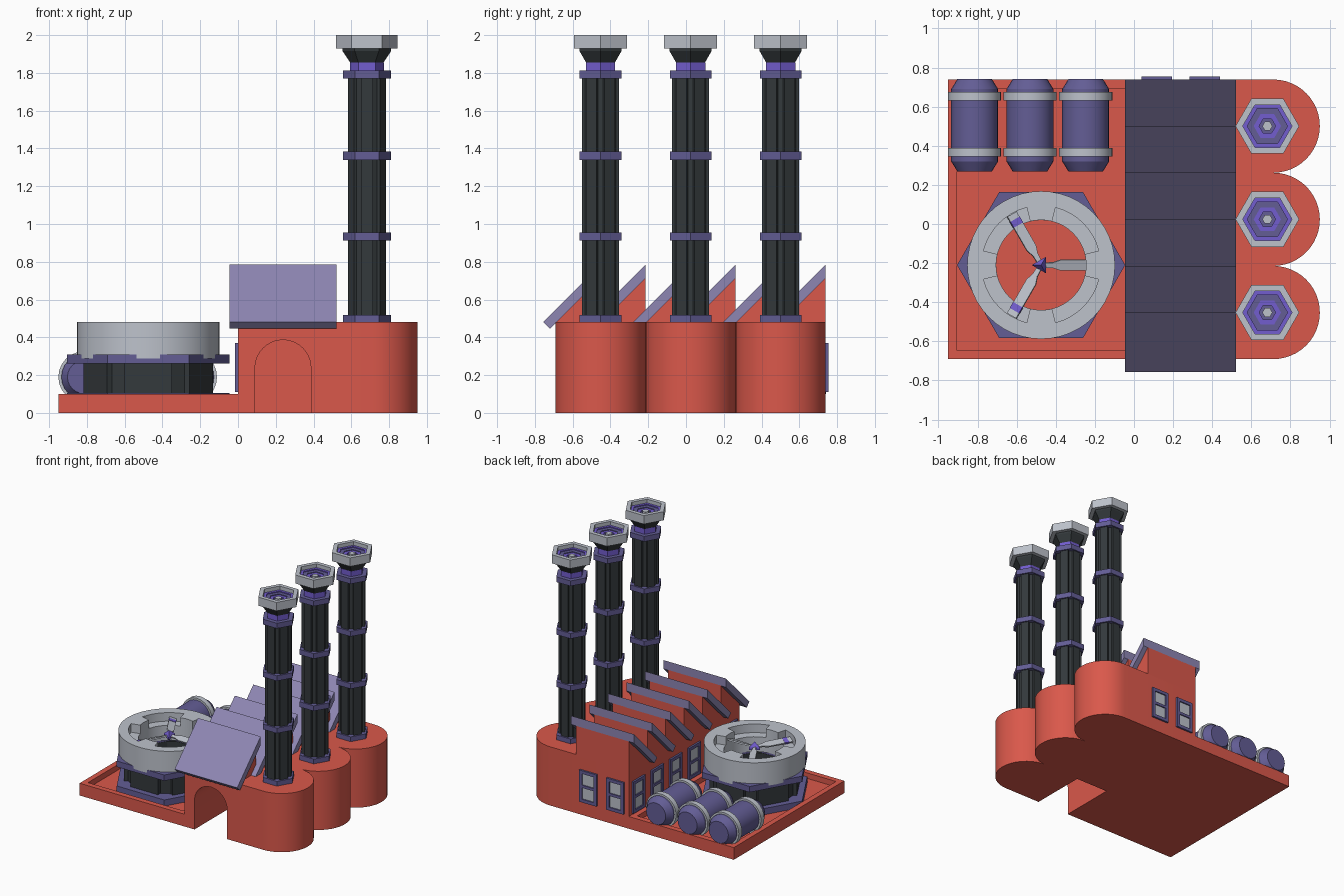
import bpy, bmesh, math
from mathutils import Vector, Matrix

if "Cube" in bpy.data.objects:
    bpy.data.objects.remove(bpy.data.objects["Cube"])


def material(name, rgb):
    m = bpy.data.materials.new(name)
    m.diffuse_color = (*rgb, 1)
    m.use_nodes = True
    m.node_tree.nodes["Principled BSDF"].inputs["Base Color"].default_value = m.diffuse_color
    return m


RED = material("brick red", (0.70, 0.098, 0.07))
PURPLE = material("slate purple", (0.125, 0.11, 0.30))
LILAC = material("roof lilac", (0.27, 0.24, 0.45))
DARK = material("charcoal", (0.034, 0.041, 0.045))
GREY = material("light grey", (0.51, 0.54, 0.60))
VIOLET = material("bright violet", (0.17, 0.11, 0.62))


def loft(name, loops, mat, closed=False, matrix=Matrix(), smooth=False):
    """Skin equal-length loops of 3D points; closed joins last to first, else caps."""
    bm = bmesh.new()
    rows = [[bm.verts.new(matrix @ Vector(p)) for p in lp] for lp in loops]
    n = len(rows[0])
    pairs = list(zip(rows, rows[1:])) + ([(rows[-1], rows[0])] if closed else [])
    for a, b in pairs:
        for i in range(n):
            j = (i + 1) % n
            bm.faces.new((a[i], a[j], b[j], b[i]))
    if not closed:
        bm.faces.new(rows[0][::-1])
        bm.faces.new(rows[-1])
    bmesh.ops.recalc_face_normals(bm, faces=bm.faces)
    me = bpy.data.meshes.new(name)
    bm.to_mesh(me)
    bm.free()
    me.materials.append(mat)
    ob = bpy.data.objects.new(name, me)
    bpy.context.collection.objects.link(ob)
    if smooth:
        bpy.ops.object.select_all(action='DESELECT')
        ob.select_set(True)
        bpy.context.view_layer.objects.active = ob
        bpy.ops.object.shade_smooth_by_angle(angle=math.radians(30))
    return ob


def at(pts, z):
    return [(x, y, z) for x, y in pts]


def prism(name, pts, z0, z1, mat, **kw):
    return loft(name, [at(pts, z0), at(pts, z1)], mat, **kw)


def ring(name, outer, inner, z0, z1, mat, **kw):
    return loft(name, [at(outer, z0), at(outer, z1), at(inner, z1), at(inner, z0)],
                mat, closed=True, **kw)


def rect(x0, y0, x1, y1):
    return [(x0, y0), (x1, y0), (x1, y1), (x0, y1)]


def ngon(n, r):
    return [(r * math.cos(math.tau * i / n), r * math.sin(math.tau * i / n)) for i in range(n)]


def arc(r, a0, a1, n):
    return [(r * math.cos(math.radians(a0 + (a1 - a0) * i / n)),
             r * math.sin(math.radians(a0 + (a1 - a0) * i / n))) for i in range(n + 1)]


def panelled(a, w, d):
    """Six flat panels (apothem a, half width w) with corner grooves of depth d."""
    pts = []
    for k in range(6):
        t = math.radians(30 + 60 * k)
        c, s = math.cos(t), math.sin(t)
        for u, v in ((a - d, -w), (a, -w), (a, w), (a - d, w)):
            pts.append((u * c - v * s, u * s + v * c))
    return pts


Y0, Y1 = -0.691, 0.739
LOBE = (Y1 - Y0) / 3
lobe_ys = [Y0 + LOBE * (k + 0.5) for k in range(3)]

# yard slab with a raised rim
outer, inner = rect(-0.95, Y0, 0.0, Y1), rect(-0.905, Y0 + 0.045, -0.045, Y1 - 0.045)
loft("yard_slab", [at(outer, 0), at(outer, 0.1), at(inner, 0.1), at(inner, 0.055)], RED)

# main hall with three rounded lobes
outline = [(0, Y1), (0, Y0)]
for k, y in enumerate(lobe_ys):
    lobe = [(0.712 + px, y + py) for px, py in arc(LOBE / 2, -90, 90, 24)]
    outline += lobe if k == 0 else lobe[1:]
hall = prism("main_hall", outline, 0, 0.48, RED)

# arched gateway cut into the front
arch = [(0.148, -0.1)] + arc(0.148, 0, 180, 20) + [(-0.148, -0.1)]
arch = [(0.238 + x, max(0.238 + z, -0.05) if z >= 0 else -0.05) for x, z in arch]
cutter = loft("gate_cutter", [[(x, y, z) for x, z in arch] for y in (-0.8, -0.225)], RED)
cutter.hide_render = True
mod = hall.modifiers.new("gate", 'BOOLEAN')
mod.object, mod.operation, mod.solver = cutter, 'DIFFERENCE', 'EXACT'
bpy.ops.object.select_all(action='DESELECT')
hall.select_set(True)
bpy.context.view_layer.objects.active = hall
bpy.ops.object.modifier_apply(modifier="gate")
bpy.data.objects.remove(cutter)
bpy.ops.object.shade_smooth_by_angle(angle=math.radians(30))

# sawtooth roof: red gables with sloping slabs
STEP = LOBE / 2
for k in range(6):
    yp = Y0 + STEP * (k + 1)
    tooth = [(yp - STEP, 0.47), (yp, 0.47), (yp, 0.716), (yp - STEP, 0.48)]
    loft("roof_gable", [[(x, y, z) for y, z in tooth] for x in (0.0, 0.48)], RED)
    slab = [(yp, 0.785), (yp, 0.714), (yp - 0.268, 0.446), (yp - 0.303, 0.481)]
    loft("roof_slab", [[(x, y, z) for y, z in slab] for x in (-0.045, 0.522)], LILAC)


# windows: local x across, y up, z outward
def window(origin, across, out):
    up = Vector((0, 0, 1))
    m = Matrix.Translation(origin) @ Matrix((across, up, out)).transposed().to_4x4()
    ring("window_frame", rect(-0.078, -0.13, 0.078, 0.13), rect(-0.052, -0.104, 0.052, 0.104),
         -0.005, 0.015, PURPLE, matrix=m)
    prism("window_bar", rect(-0.053, -0.011, 0.053, 0.011), -0.005, 0.014, PURPLE, matrix=m)
    prism("window_pane", rect(-0.054, -0.106, 0.054, 0.106), -0.003, 0.005, GREY, matrix=m)


for k in range(6):
    window((0, Y0 + STEP * (k + 0.5), 0.24), Vector((0, -1, 0)), Vector((-1, 0, 0)))
for x in (0.117, 0.362):
    window((x, Y1, 0.24), Vector((-1, 0, 0)), Vector((0, 1, 0)))

# three chimneys
for y in lobe_ys:
    m = Matrix.Translation((0.682, y, 0))
    prism("chimney_shaft", panelled(0.098, 0.032, 0.016), 0.48, 1.8, DARK, matrix=m)
    for z in (0.476, 0.912, 1.34, 1.77):
        prism("chimney_band", ngon(6, 0.127), z, z + 0.043, PURPLE, matrix=m)
    prism("chimney_neck", ngon(6, 0.09), 1.8, 1.856, VIOLET, matrix=m)
    loft("chimney_flare", [at(ngon(6, r), z) for r, z in ((0.085, 1.85), (0.128, 1.915), (0.128, 1.94))],
         DARK, matrix=m)
    ring("chimney_cap", ngon(6, 0.163), ngon(6, 0.126), 1.93, 2.0, GREY, matrix=m)
    # stepped mouth
    ring("chimney_mouth", ngon(6, 0.128), ngon(6, 0.103), 1.935, 1.97, VIOLET, matrix=m)
    ring("chimney_mouth", ngon(6, 0.104), ngon(6, 0.07), 1.935, 1.962, PURPLE, matrix=m)
    ring("chimney_mouth", ngon(6, 0.071), ngon(6, 0.042), 1.935, 1.955, VIOLET, matrix=m)
    prism("chimney_mouth_floor", ngon(6, 0.05), 1.935, 1.945, PURPLE, matrix=m)
    prism("chimney_mouth_hub", ngon(6, 0.026), 1.935, 1.965, GREY, matrix=m)

# cooling tower
m = Matrix.Translation((-0.475, -0.21, 0))
for z0, z1 in ((0.05, 0.106), (0.262, 0.31)):
    ring("tower_plate", ngon(6, 0.43), ngon(6, 0.272), z0, z1, PURPLE, matrix=m)
wall = panelled(0.325, 0.125, 0.03)
ring("tower_wall", wall, [Vector(p).normalized() * 0.25 for p in wall], 0.1, 0.27, DARK, matrix=m)
ring("tower_drum", ngon(48, 0.378), ngon(48, 0.303), 0.288, 0.48, GREY, matrix=m, smooth=True)
ring("tower_ledge", ngon(48, 0.306), ngon(48, 0.23), 0.288, 0.41, GREY, matrix=m, smooth=True)
for a in range(0, 360, 90):  # blocks between the four pockets
    prism("tower_block", arc(0.306, a - 14, a + 14, 6) + arc(0.23, a + 14, a - 14, 6),
          0.405, 0.48, GREY, matrix=m)

# three-bladed fan, blades slightly pitched
for a in (0, 120, 240):
    b = m @ Matrix.Translation((0, 0, 0.435)) @ Matrix.Rotation(math.radians(a), 4, 'Z') \
        @ Matrix.Rotation(math.radians(18), 4, 'X')
    blade = [(0.01, -0.012), (0.06, -0.014), (0.10, -0.028), (0.30, -0.028),
             (0.30, 0.028), (0.10, 0.028), (0.06, 0.014), (0.01, 0.012)]
    prism("fan_blade", blade, -0.006, 0.006, GREY, matrix=b)
    prism("fan_blade_stripe", rect(0.235, -0.0285, 0.27, 0.0285), -0.008, 0.008, VIOLET, matrix=b)
loft("fan_hub", [[(-x, y, z) for x, y in ngon(3, r)] for r, z in ((0.048, 0.42), (0.048, 0.44), (0.004, 0.475))],
     VIOLET, matrix=m)

# storage tanks lying along y
for x in (-0.815, -0.532, -0.247):
    c = [(x, 0.187, 0)]
    def loop(r, y):
        return [(x + px, y, 0.19 + pz) for px, pz in ngon(24, r)]
    loft("tank_body", [loop(0.088, 0.268), loop(0.12, 0.32), loop(0.12, 0.69), loop(0.088, 0.742)],
         PURPLE, smooth=True)
    for y in (0.345, 0.632):
        loft("tank_band", [loop(0.118, y), loop(0.136, y), loop(0.136, y + 0.043), loop(0.118, y + 0.043)],
             GREY, closed=True, smooth=True)
